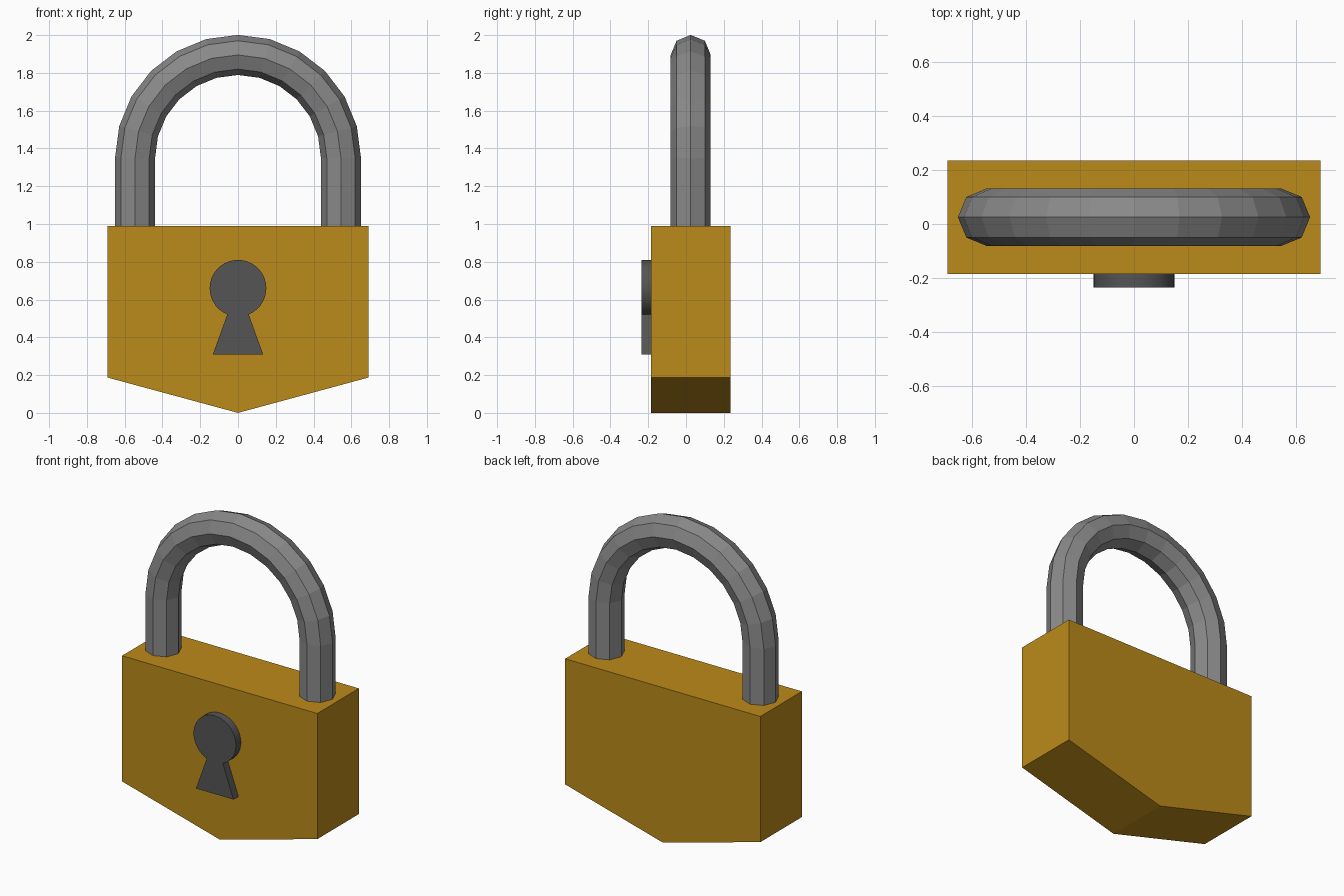
import bpy, bmesh, math
from mathutils import Vector

if "Cube" in bpy.data.objects:
    bpy.data.objects.remove(bpy.data.objects["Cube"])


def material(name, rgb):
    m = bpy.data.materials.new(name)
    m.diffuse_color = (*rgb, 1)
    m.use_nodes = True
    m.node_tree.nodes["Principled BSDF"].inputs["Base Color"].default_value = m.diffuse_color
    return m


def finish(name, bm, mat):
    bmesh.ops.recalc_face_normals(bm, faces=bm.faces)
    me = bpy.data.meshes.new(name)
    bm.to_mesh(me)
    bm.free()
    me.materials.append(mat)
    ob = bpy.data.objects.new(name, me)
    bpy.context.collection.objects.link(ob)
    return ob


def prism(name, outline, y0, y1, mat):
    """Extrude an (x, z) outline along y."""
    bm = bmesh.new()
    face = bm.faces.new([bm.verts.new((x, y0, z)) for x, z in outline])
    ext = bmesh.ops.extrude_face_region(bm, geom=[face])
    verts = [v for v in ext["geom"] if isinstance(v, bmesh.types.BMVert)]
    bmesh.ops.translate(bm, verts=verts, vec=(0, y1 - y0, 0))
    return finish(name, bm, mat)


brass = material("brass", (0.50, 0.255, 0.01))
steel = material("steel", (0.25, 0.25, 0.25))
dark = material("dark_metal", (0.09, 0.09, 0.09))

# Body: block with a shallow pointed bottom
prism("lock_body", [(-0.69, 0.99), (-0.69, 0.187), (0, 0), (0.69, 0.187), (0.69, 0.99)],
      -0.185, 0.235, brass)

# Keyhole plate: round head joined to a flared foot
N = 32
gap = math.radians(22.3)
keyhole = []
for i in range(N + 1):
    a = -math.pi / 2 + gap + i * (2 * math.pi - 2 * gap) / N
    keyhole.append((0.15 * math.cos(a), 0.66 + 0.15 * math.sin(a)))
keyhole += [(-0.133, 0.31), (0.133, 0.31)]
plate = prism("keyhole_plate", keyhole, -0.235, -0.18, dark)
bpy.context.view_layer.objects.active = plate
plate.select_set(True)
bpy.ops.object.shade_smooth_by_angle(angle=math.radians(30))

# Shackle: octagonal bar swept along two legs and a half-circle arc
SIDES, ARC = 8, 12
R, r, yc, zc = 0.545, 0.106, 0.025, 1.35
path = [(R, 0.95, 0)]
for i in range(ARC + 1):
    a = math.pi * i / ARC
    path.append((R * math.cos(a), zc + R * math.sin(a), a))
path.append((-R, 0.95, math.pi))

bm = bmesh.new()
rings = []
for x, z, a in path:
    out = Vector((math.cos(a), 0, math.sin(a)))
    ring = []
    for k in range(SIDES):
        t = 2 * math.pi * k / SIDES
        ring.append(bm.verts.new(Vector((x, yc, z)) + out * r * math.cos(t)
                                 + Vector((0, r * math.sin(t), 0))))
    rings.append(ring)
for p, q in zip(rings, rings[1:]):
    for k in range(SIDES):
        n = (k + 1) % SIDES
        bm.faces.new((p[k], p[n], q[n], q[k]))
bm.faces.new(rings[0])
bm.faces.new(rings[-1])
finish("shackle", bm, steel)
